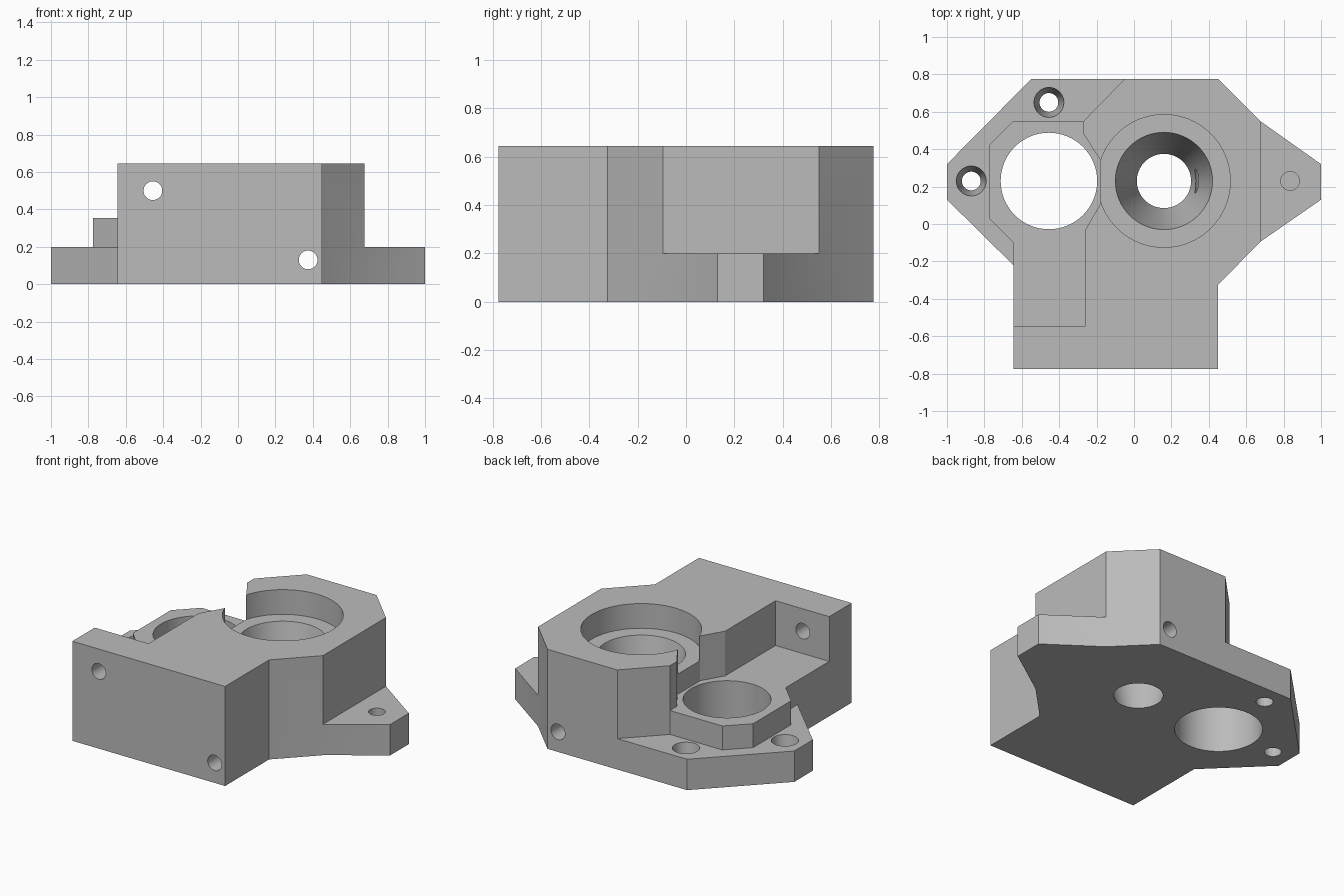
import bpy, bmesh, math
from mathutils import Matrix, Vector

cube = bpy.data.objects.get("Cube")
if cube:
    bpy.data.objects.remove(cube, do_unlink=True)

grey = bpy.data.materials.new("light grey")
grey.use_nodes = True
colour = (0.5, 0.5, 0.5, 1)
grey.diffuse_color = colour
grey.node_tree.nodes["Principled BSDF"].inputs["Base Color"].default_value = colour


def add_object(name, bm):
    bmesh.ops.recalc_face_normals(bm, faces=bm.faces)
    mesh = bpy.data.meshes.new(name)
    bm.to_mesh(mesh)
    bm.free()
    mesh.materials.append(grey)
    obj = bpy.data.objects.new(name, mesh)
    bpy.context.collection.objects.link(obj)
    return obj


def prism(name, outline, z0, z1):
    bm = bmesh.new()
    face = bm.faces.new([bm.verts.new((x, y, z0)) for x, y in outline])
    ext = bmesh.ops.extrude_face_region(bm, geom=[face])
    moved = [v for v in ext["geom"] if isinstance(v, bmesh.types.BMVert)]
    bmesh.ops.translate(bm, verts=moved, vec=(0, 0, z1 - z0))
    return add_object(name, bm)


def bore(name, start, end, r0, r1=None):
    """Round or tapered cutter between two points."""
    a, b = Vector(start), Vector(end)
    axis = b - a
    turn = axis.to_track_quat('Z', 'Y').to_matrix().to_4x4()
    bm = bmesh.new()
    bmesh.ops.create_cone(bm, cap_ends=True, segments=64, radius1=r0,
                          radius2=r0 if r1 is None else r1, depth=axis.length,
                          matrix=Matrix.Translation((a + b) / 2) @ turn)
    return add_object(name, bm)


def combine(target, other, operation):
    other.hide_render = True
    mod = target.modifiers.new(operation.lower(), 'BOOLEAN')
    mod.operation = operation
    mod.solver = 'EXACT'
    mod.object = other
    bpy.context.view_layer.objects.active = target
    bpy.ops.object.modifier_apply(modifier=mod.name)
    bpy.data.objects.remove(other, do_unlink=True)


BASE_TOP, BOSS_TOP, TOP = 0.2, 0.355, 0.645
BORE_X, BOSS_X, MID_Y = 0.16, -0.455, 0.23

# Base flange with both mounting ears
housing = prism("bracket_housing", [
    (-1, 0.13), (-0.645, -0.22), (-0.645, -0.775), (0.45, -0.775),
    (0.45, -0.325), (0.675, -0.095), (1, 0.13), (1, 0.32), (0.675, 0.55),
    (0.45, 0.775), (-0.55, 0.775), (-1, 0.32)], 0, BASE_TOP)

# Tall body with the side pocket left open
body = prism("tall_body", [
    (-0.645, -0.775), (0.45, -0.775), (0.45, -0.325), (0.675, -0.095),
    (0.675, 0.55), (0.45, 0.775), (-0.05, 0.775), (-0.27, 0.55),
    (-0.27, 0.48), (-0.178, 0.34), (-0.178, 0.11), (-0.26, -0.03),
    (-0.26, -0.545), (-0.645, -0.545)], 0, TOP)

# Middle step around the wide hole, running under the tall body
step = prism("middle_step", [
    (-0.775, 0.03), (-0.645, -0.1), (-0.645, -0.65), (-0.1, -0.65),
    (0, 0), (0, 0.55), (-0.645, 0.55), (-0.775, 0.42)], 0, BOSS_TOP)

combine(housing, body, 'UNION')
combine(housing, step, 'UNION')

# Counterbore, tapered seat, wide hole, screw holes and cross holes
seat_z, seat_r, exit_r = 0.485, 0.26, 0.145
slope = (seat_r - exit_r) / seat_z
screw_slope = 0.03 / BASE_TOP
over = 0.1
cutters = [
    bore("counterbore", (BORE_X, MID_Y, seat_z), (BORE_X, MID_Y, 1), 0.355),
    bore("tapered_seat", (BORE_X, MID_Y, -over), (BORE_X, MID_Y, seat_z + 0.01),
         exit_r - slope * over, seat_r + slope * 0.01),
    bore("wide_hole", (BOSS_X, MID_Y, -over), (BOSS_X, MID_Y, 0.5), 0.258),
    bore("blind_hole", (0.835, MID_Y, 0.08), (0.835, MID_Y, 0.3), 0.05),
    bore("upper_cross_hole", (BOSS_X, -1, 0.5), (BOSS_X, -0.4, 0.5), 0.05),
    bore("lower_cross_hole", (0.375, -1, 0.13), (0.375, 1, 0.13), 0.05),
]
for x, y in [(BOSS_X, 0.65), (-0.87, MID_Y)]:
    cutters.append(bore("screw_hole", (x, y, -over), (x, y, BASE_TOP + over),
                        0.05 - screw_slope * over, 0.08 + screw_slope * over))
for cutter in cutters:
    combine(housing, cutter, 'DIFFERENCE')

# Smooth bores with crisp edges
bpy.ops.object.select_all(action='DESELECT')
housing.select_set(True)
bpy.context.view_layer.objects.active = housing
bpy.ops.object.shade_smooth_by_angle(angle=math.radians(25))
